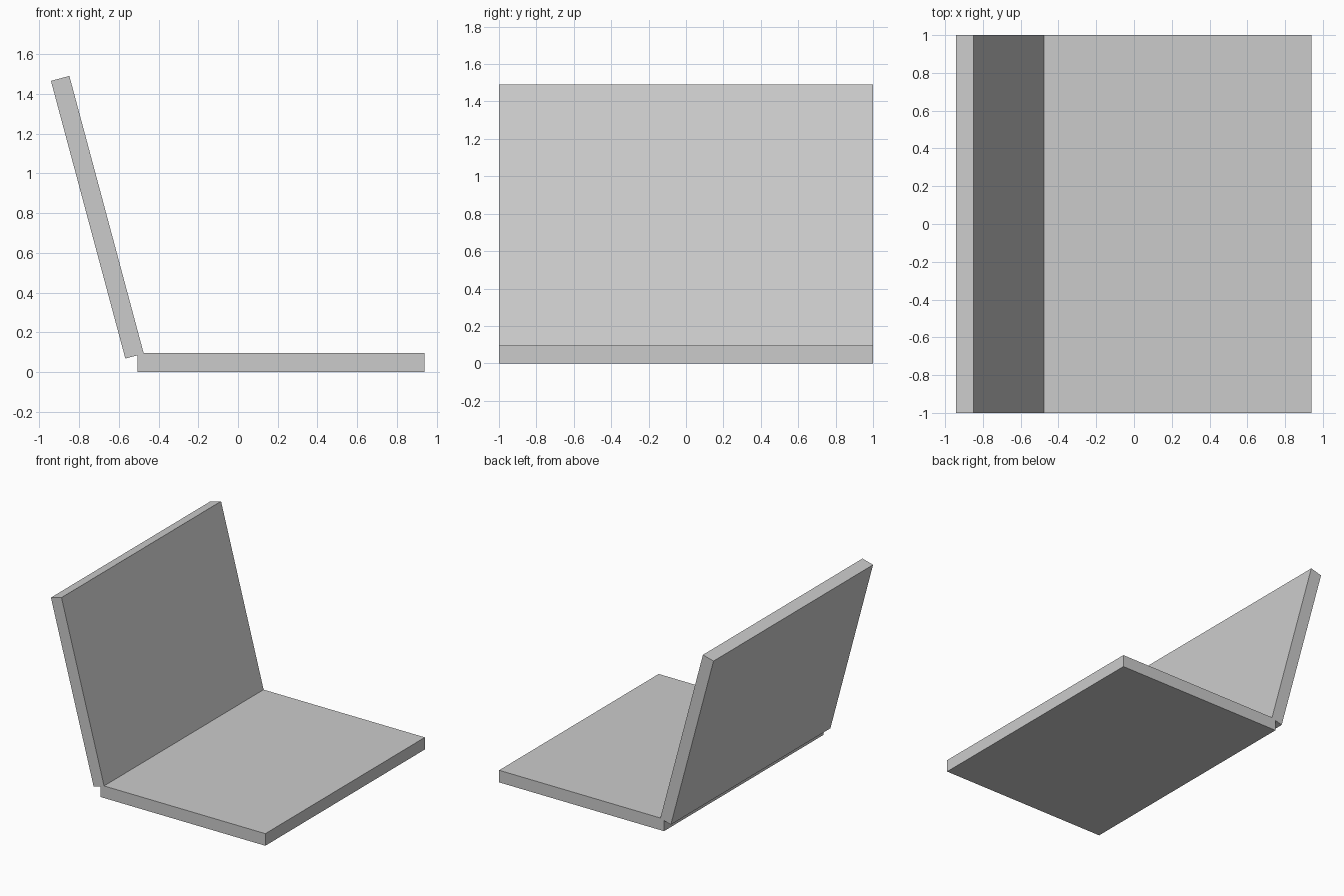
import bpy
import math

default_cube = bpy.data.objects.get("Cube")
if default_cube:
    bpy.data.objects.remove(default_cube, do_unlink=True)

# Single light grey finish
GREY = (0.6, 0.6, 0.6, 1.0)
grey = bpy.data.materials.new("light_grey")
grey.use_nodes = True
grey.diffuse_color = GREY
grey.node_tree.nodes["Principled BSDF"].inputs["Base Color"].default_value = GREY

LENGTH, WIDTH, THICK = 1.447, 2.0, 0.096


def panel(name, centre, size, tilt=0.0):
    """Flat rectangular panel, tilted about the y axis."""
    bpy.ops.mesh.primitive_cube_add(size=1, location=centre)
    obj = bpy.context.object
    obj.name = name
    obj.scale = size
    bpy.ops.object.transform_apply(location=False, rotation=False, scale=True)
    obj.rotation_euler.y = math.radians(tilt)
    obj.data.materials.append(grey)
    return obj


# Flat seat panel
panel("seat", (0.942 - LENGTH / 2 - 0.002, 0, THICK / 2), (LENGTH, WIDTH, THICK))

# Backrest leaning outward, its lower edge biting into the seat's end
panel("backrest", (-0.708, 0, 0.779), (THICK, WIDTH, LENGTH), tilt=-15)
